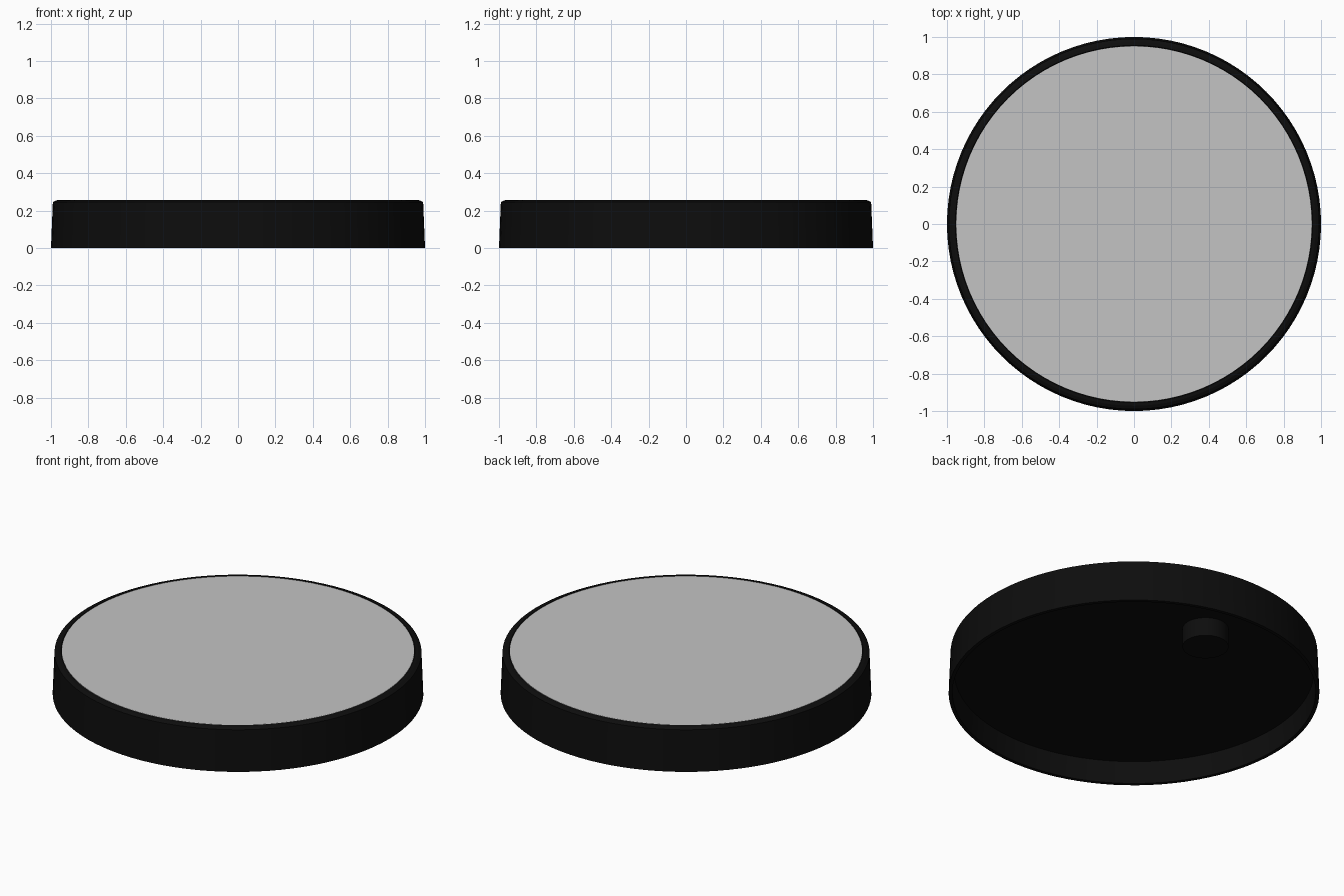
import bpy, bmesh, math

if "Cube" in bpy.data.objects:
    bpy.data.objects.remove(bpy.data.objects["Cube"])

SEGMENTS = 96


def material(name, value):
    m = bpy.data.materials.new(name)
    m.diffuse_color = (value, value, value, 1)
    m.use_nodes = True
    m.node_tree.nodes["Principled BSDF"].inputs["Base Color"].default_value = m.diffuse_color
    return m


def lathe(name, profile, mat, centre=(0, 0), segments=SEGMENTS, smooth=True):
    """Revolve (radius, z) points around z; radius 0 ends become a pole."""
    bm = bmesh.new()
    verts = [bm.verts.new((r, 0, z)) for r, z in profile]
    edges = [bm.edges.new(pair) for pair in zip(verts, verts[1:])]
    bmesh.ops.spin(bm, geom=verts + edges, cent=(0, 0, 0), axis=(0, 0, 1),
                   angle=math.tau, steps=segments, use_duplicate=False)
    bmesh.ops.remove_doubles(bm, verts=bm.verts[:], dist=1e-5)
    bmesh.ops.recalc_face_normals(bm, faces=bm.faces[:])
    me = bpy.data.meshes.new(name)
    bm.to_mesh(me)
    bm.free()
    ob = bpy.data.objects.new(name, me)
    ob.location = (centre[0], centre[1], 0)
    me.materials.append(mat)
    bpy.context.collection.objects.link(ob)
    if smooth:
        bpy.ops.object.select_all(action='DESELECT')
        ob.select_set(True)
        bpy.context.view_layer.objects.active = ob
        bpy.ops.object.shade_smooth_by_angle(angle=math.radians(12))
    return ob


black = material("black_plastic", 0.004)
grey = material("light_grey", 0.55)

# Tapered round body, chamfered top rim, hollow underside
body = lathe("base_body", [
    (0, 0.253), (0.952, 0.253), (0.955, 0.257), (0.972, 0.255),
    (0.99, 0.246), (1.0, 0.0), (0.98, 0.0), (0.97, 0.13), (0, 0.13)], black)

# Thin grey top surface, sitting just inside the rim
lathe("top_disc", [(0, 0.2525), (0.951, 0.2525), (0.951, 0.256), (0, 0.256)], grey)

# Small round peg under the base
lathe("underside_peg", [(0, 0.14), (0.125, 0.14), (0.125, 0.02), (0, 0.02)],
      black, centre=(0, 0.6), segments=32)
